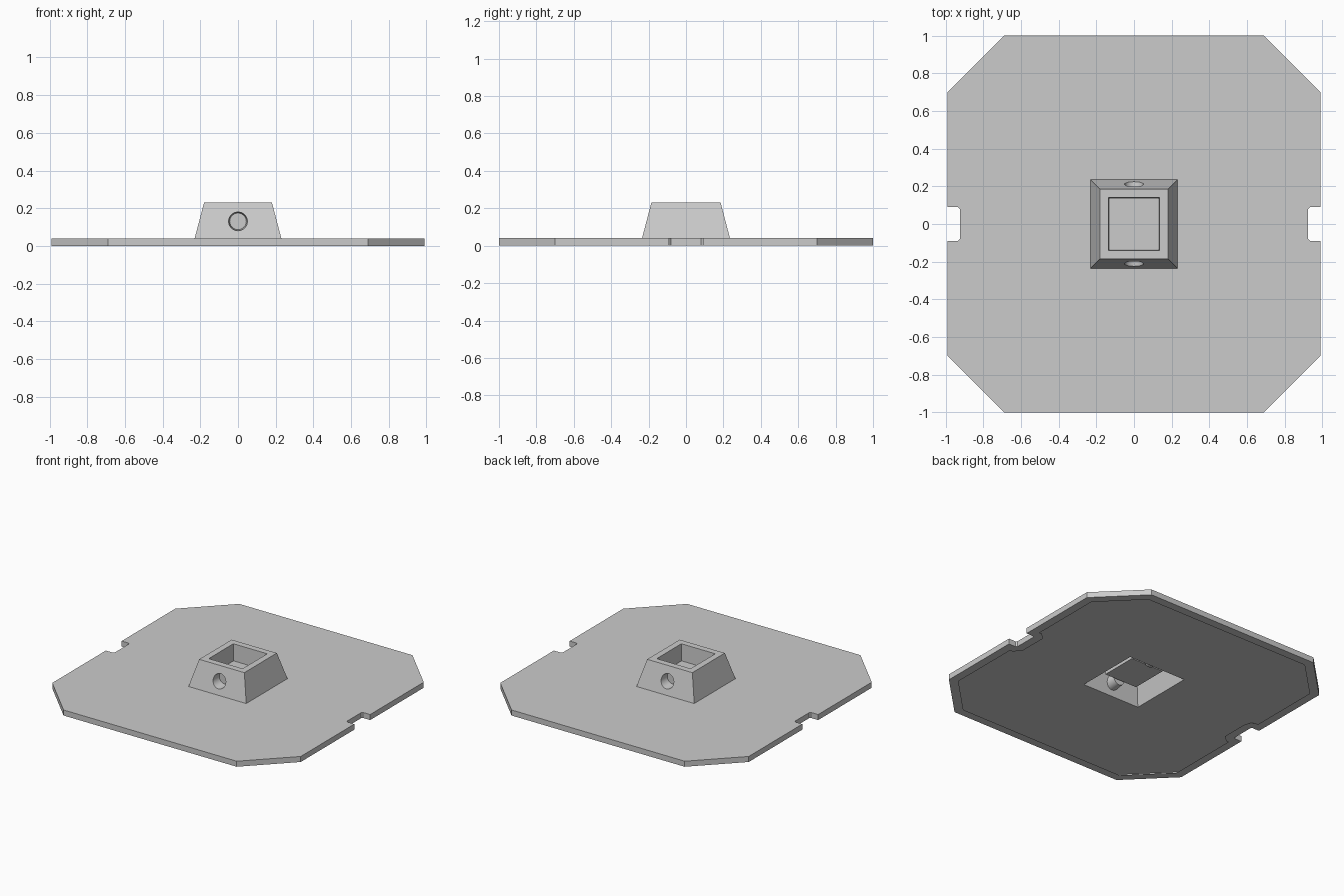
import bpy, bmesh
from math import cos, sin, tau
from mathutils import Vector

if "Cube" in bpy.data.objects:
    bpy.data.objects.remove(bpy.data.objects["Cube"])

TOP, RIM = 0.04, 0.23            # plate top, collar rim heights
BASE, CROWN = (0.23, 0.235), (0.18, 0.185)


def finish(bm, name):
    bmesh.ops.remove_doubles(bm, verts=bm.verts, dist=1e-5)
    bmesh.ops.recalc_face_normals(bm, faces=bm.faces)
    me = bpy.data.meshes.new(name)
    bm.to_mesh(me)
    bm.free()
    ob = bpy.data.objects.new(name, me)
    bpy.context.collection.objects.link(ob)
    return ob


def ring(bm, pts):
    return [bm.verts.new(p) for p in pts]


def bridge(bm, a, b):
    n = len(a)
    for i in range(n):
        j = (i + 1) % n
        bm.faces.new((a[i], a[j], b[j], b[i]))


def fill_between(bm, *rings):
    edges = []
    for r in rings:
        for i in range(len(r)):
            a, b = r[i], r[(i + 1) % len(r)]
            edges.append(bm.edges.get((a, b)) or bm.edges.new((a, b)))
    bmesh.ops.triangle_fill(bm, use_beauty=True, edges=edges)


def rect(hx, hy, z):
    return [(-hx, -hy, z), (hx, -hy, z), (hx, hy, z), (-hx, hy, z)]


def inset(pts, d):
    # mitred inward offset of a counter-clockwise outline
    out = []
    for i, p in enumerate(pts):
        p = Vector(p)
        e1 = (p - Vector(pts[i - 1])).normalized()
        e2 = (Vector(pts[(i + 1) % len(pts)]) - p).normalized()
        n1, n2 = Vector((-e1.y, e1.x)), Vector((-e2.y, e2.x))
        out.append(p + (n1 + n2) * d / (1 + n1.dot(n2)))
    return out


# plate: folded sheet with side notches, skirt and inward lip underneath
half = [(0.69, -1), (0.99, -0.70), (0.99, -0.09), (0.935, -0.09), (0.925, -0.08),
        (0.925, 0.08), (0.935, 0.09), (0.99, 0.09), (0.99, 0.70), (0.69, 1)]
outline = half + [(-x, -y) for x, y in half]
bm = bmesh.new()
upper = ring(bm, [(x, y, TOP) for x, y in outline])
lower = ring(bm, [(x, y, 0) for x, y in outline])
lip = ring(bm, [(p.x, p.y, 0) for p in inset(outline, 0.06)])
fill_between(bm, upper, ring(bm, rect(*BASE, TOP)))
bridge(bm, upper, lower)
bridge(bm, lower, lip)
finish(bm, "plate")


# collar: tapered sleeve with a flat rim and a square pocket
def wall_y(z):
    return BASE[1] + (CROWN[1] - BASE[1]) * (z - TOP) / (RIM - TOP)


def hole(s, r, y=None):
    pts = []
    for i in range(32):
        a = tau * i / 32
        z = 0.13 + r * sin(a)
        pts.append((r * cos(a), s * (wall_y(z) if y is None else y), z))
    return pts


bm = bmesh.new()
base = ring(bm, rect(*BASE, TOP))
crown = ring(bm, rect(*CROWN, RIM))
mouth = ring(bm, rect(0.135, 0.14, RIM))
floor = ring(bm, rect(0.13, 0.135, 0.11))
bridge(bm, crown, mouth)
bridge(bm, mouth, floor)
bm.faces.new(floor)
for i, j in ((1, 2), (3, 0)):
    bm.faces.new((base[i], base[j], crown[j], crown[i]))
for s, i, j in ((-1, 0, 1), (1, 2, 3)):
    fill_between(bm, [base[i], base[j], crown[j], crown[i]], ring(bm, hole(s, 0.05)))
finish(bm, "collar")

# blind sockets behind the front and back holes
for s, name in ((-1, "front_socket"), (1, "back_socket")):
    bm = bmesh.new()
    outer = ring(bm, hole(s, 0.05))
    inner = ring(bm, hole(s, 0.044, 0.15))
    bridge(bm, outer, inner)
    bm.faces.new(inner)
    ob = finish(bm, name)
    bpy.ops.object.select_all(action='DESELECT')
    ob.select_set(True)
    bpy.context.view_layer.objects.active = ob
    bpy.ops.object.shade_smooth_by_angle()
